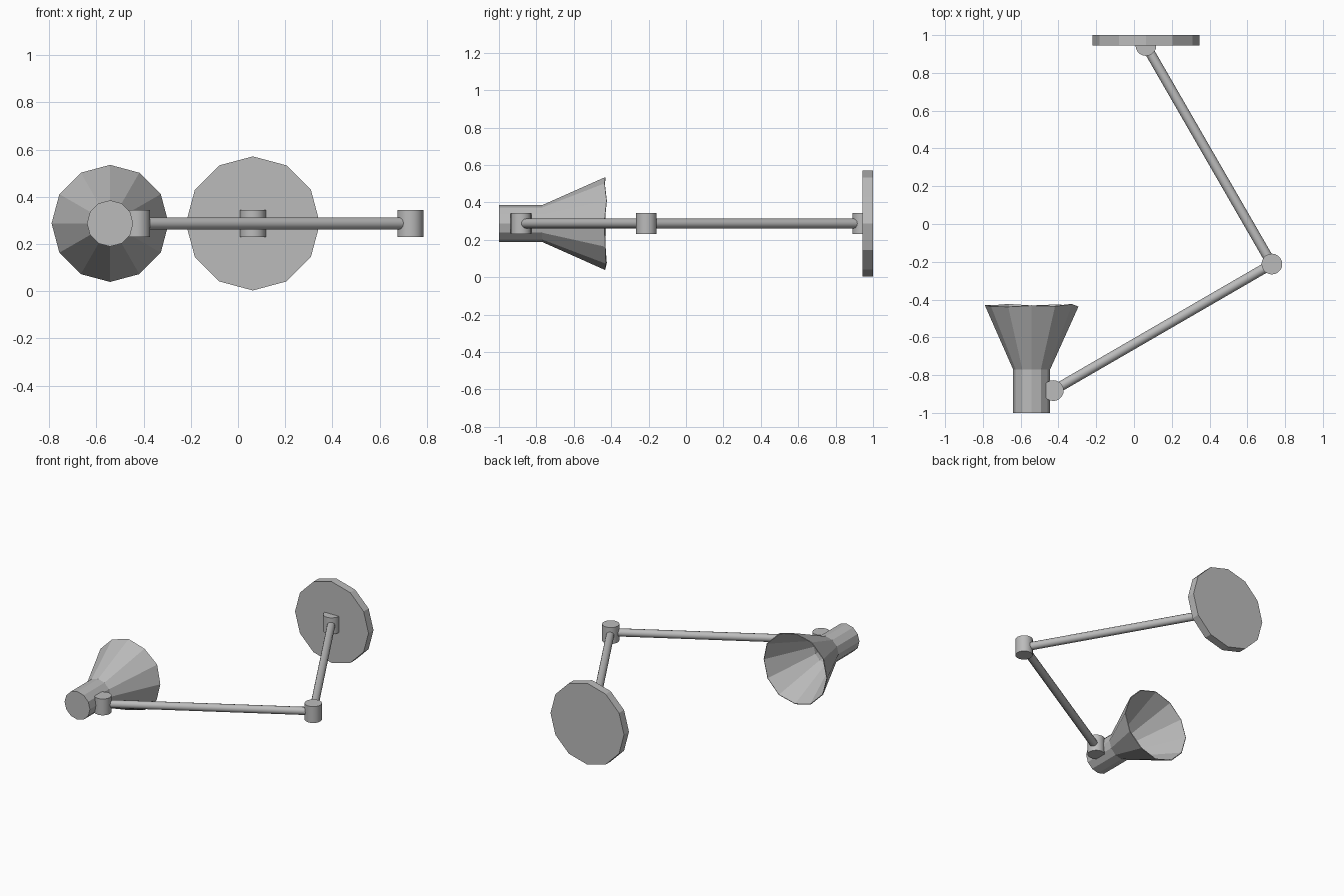
import bpy, bmesh, math, random
from mathutils import Vector

random.seed(4)
if "Cube" in bpy.data.objects:
    bpy.data.objects.remove(bpy.data.objects["Cube"])

grey = bpy.data.materials.new("satin grey")
grey.use_nodes = True
grey.diffuse_color = (0.5, 0.5, 0.5, 1)
grey.node_tree.nodes["Principled BSDF"].inputs["Base Color"].default_value = (0.5, 0.5, 0.5, 1)

Z = 0.287  # height of the lamp's arm


def lathe(name, origin, direction, profile, sides, smooth=True, open_end=False, jitter=0):
    """Sweep (distance, radius) rings along a direction and cap them."""
    turn = Vector(direction).to_track_quat('Z', 'Y')
    bm = bmesh.new()
    rings = []
    for k, (d, r) in enumerate(profile):
        last = k == len(profile) - 1
        ring = []
        for i in range(sides):
            a = math.tau * i / sides
            push = random.uniform(-jitter, jitter) if last else 0
            ring.append(bm.verts.new(Vector(origin) + turn @ Vector(
                (r * math.cos(a), r * math.sin(a), d + push))))
        rings.append(ring)
    for low, high in zip(rings, rings[1:]):
        for i in range(sides):
            j = (i + 1) % sides
            bm.faces.new((low[i], low[j], high[j], high[i]))
    bm.faces.new(rings[0][::-1])
    if not open_end:
        bm.faces.new(rings[-1])
    mesh = bpy.data.meshes.new(name)
    bm.to_mesh(mesh)
    bm.free()
    mesh.materials.append(grey)
    if smooth:
        mesh.polygons.foreach_set("use_smooth", [True] * len(mesh.polygons))
        mesh.set_sharp_from_angle(angle=math.radians(40))
    ob = bpy.data.objects.new(name, mesh)
    bpy.context.collection.objects.link(ob)
    return ob


def rod(name, start, end, radius, sides=12):
    start, end = Vector(start), Vector(end)
    span = end - start
    return lathe(name, start, span, [(0, radius), (span.length, radius)], sides)


# Wall plate
lathe("wall_plate", (0.063, 0.945, Z), (0, 1, 0), [(0, 0.284), (0.055, 0.284)], 12, smooth=False)

# Upright hinge barrels
hinges = {"wall_hinge": (0.063, 0.945, Z),
          "elbow_hinge": (0.73, -0.212, Z),
          "shade_hinge": (-0.427, -0.882, Z)}
for name, (x, y, z) in hinges.items():
    rod(name, (x, y, z - 0.057), (x, y, z + 0.057), 0.055, 20)

# Arm rods and the short stub holding the shade
rod("upper_arm", hinges["wall_hinge"], hinges["elbow_hinge"], 0.026)
rod("lower_arm", hinges["elbow_hinge"], hinges["shade_hinge"], 0.026)
rod("shade_stub", hinges["shade_hinge"], (-0.5, -0.882, Z), 0.026)

# Lamp shade: lamp holder flaring into an open faceted cone
shade = lathe("lamp_shade", (-0.542, -1, Z), (0, 1, 0),
              [(0, 0.098), (0.23, 0.098), (0.568, 0.248)], 12,
              smooth=False, open_end=True, jitter=0.007)
wall = shade.modifiers.new("thin wall", 'SOLIDIFY')
wall.thickness = 0.005
wall.offset = -1
